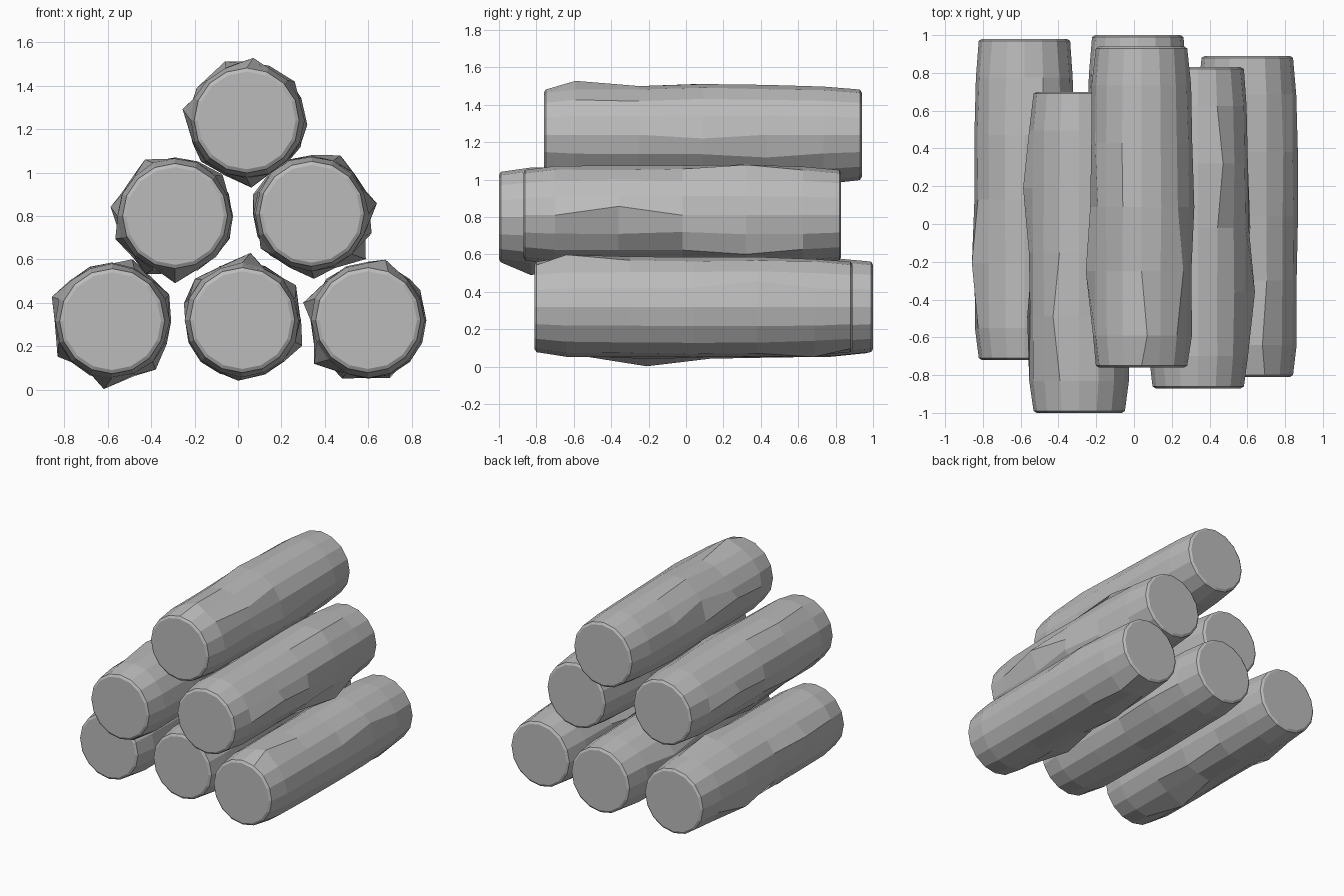
import bpy
import bmesh
import math
import random

cube = bpy.data.objects.get("Cube")
if cube:
    bpy.data.objects.remove(cube, do_unlink=True)

random.seed(4)
SIDES = 16
LENGTH = 1.7
# Log profile: (fraction of length, radius); the outer pairs form the chamfered rim
PROFILE = [(0, .225), (.006, .242), (.1, .262), (.3, .265), (.5, .268),
           (.7, .267), (.88, .26), (.994, .242), (1, .225)]

# One flat wood colour
wood = bpy.data.materials.new("plain_grey")
wood.use_nodes = True
wood.diffuse_color = (.5, .5, .5, 1)
shader = next(n for n in wood.node_tree.nodes if n.type == 'BSDF_PRINCIPLED')
shader.inputs["Base Color"].default_value = (.5, .5, .5, 1)


def ring_point(cx, cz, y, radius, angle):
    return (cx + radius * math.cos(angle), y, cz + radius * math.sin(angle))


def make_log(name, cx, cz, front, knots):
    """Loft a log along y; each knot is (degrees, ring, radius)."""
    bm = bmesh.new()
    rings = []
    for index, (fraction, radius) in enumerate(PROFILE):
        rough = .005 if 2 <= index <= 6 else 0
        y = front + fraction * LENGTH
        rings.append([bm.verts.new(ring_point(
            cx, cz, y, radius + random.uniform(-rough, rough),
            math.tau * side / SIDES)) for side in range(SIDES)])

    # Bark knots pull the nearest ring vertex outwards
    for degrees, ring, radius in knots:
        vert = rings[ring + 1][round(degrees * SIDES / 360) % SIDES]
        vert.co = ring_point(cx, cz, vert.co.y, radius, math.radians(degrees))

    # Bark skin and sawn ends
    for near, far in zip(rings, rings[1:]):
        for side in range(SIDES):
            after = (side + 1) % SIDES
            bm.faces.new((near[side], near[after], far[after], far[side]))
    bm.faces.new(rings[0])
    bm.faces.new(rings[-1])
    bmesh.ops.recalc_face_normals(bm, faces=bm.faces)

    mesh = bpy.data.meshes.new(name)
    bm.to_mesh(mesh)
    bm.free()
    mesh.materials.append(wood)
    log = bpy.data.objects.new(name, mesh)
    bpy.context.collection.objects.link(log)


# Bottom row
make_log("bottom_right_log", -.58, .315, -.72,
         [(72, 4, .3), (158, 2, .3), (213, 4, .3), (263, 2, .315),
          (312, 3, .3), (25, 3, .29)])
make_log("bottom_middle_log", .02, .32, -.7,
         [(83, 2, .312), (139, 3, .29), (33, 3, .295), (337, 4, .3),
          (266, 2, .28), (164, 4, .28)])
make_log("bottom_left_log", .6, .32, -.81,
         [(74, 1, .29), (30, 4, .277), (165, 3, .31), (219, 2, .32),
          (246, 4, .295), (290, 5, .285)])

# Middle row
make_log("middle_right_log", -.29, .8, -1,
         [(118, 2, .295), (172, 4, .3), (201, 2, .295), (41, 3, .29),
          (270, 1, .31), (243, 3, .3)])
make_log("middle_left_log", .34, .81, -.87,
         [(64, 4, .3), (9, 2, .304), (320, 4, .325), (342, 3, .29),
          (272, 3, .3), (162, 3, .285), (214, 2, .285)])

# Top log
make_log("top_log", .04, 1.24, -.76,
         [(110, 3, .29), (84, 1, .29), (39, 2, .285), (356, 3, .28),
          (334, 4, .277), (170, 2, .3), (147, 3, .275), (222, 4, .283),
          (274, 3, .31)])
